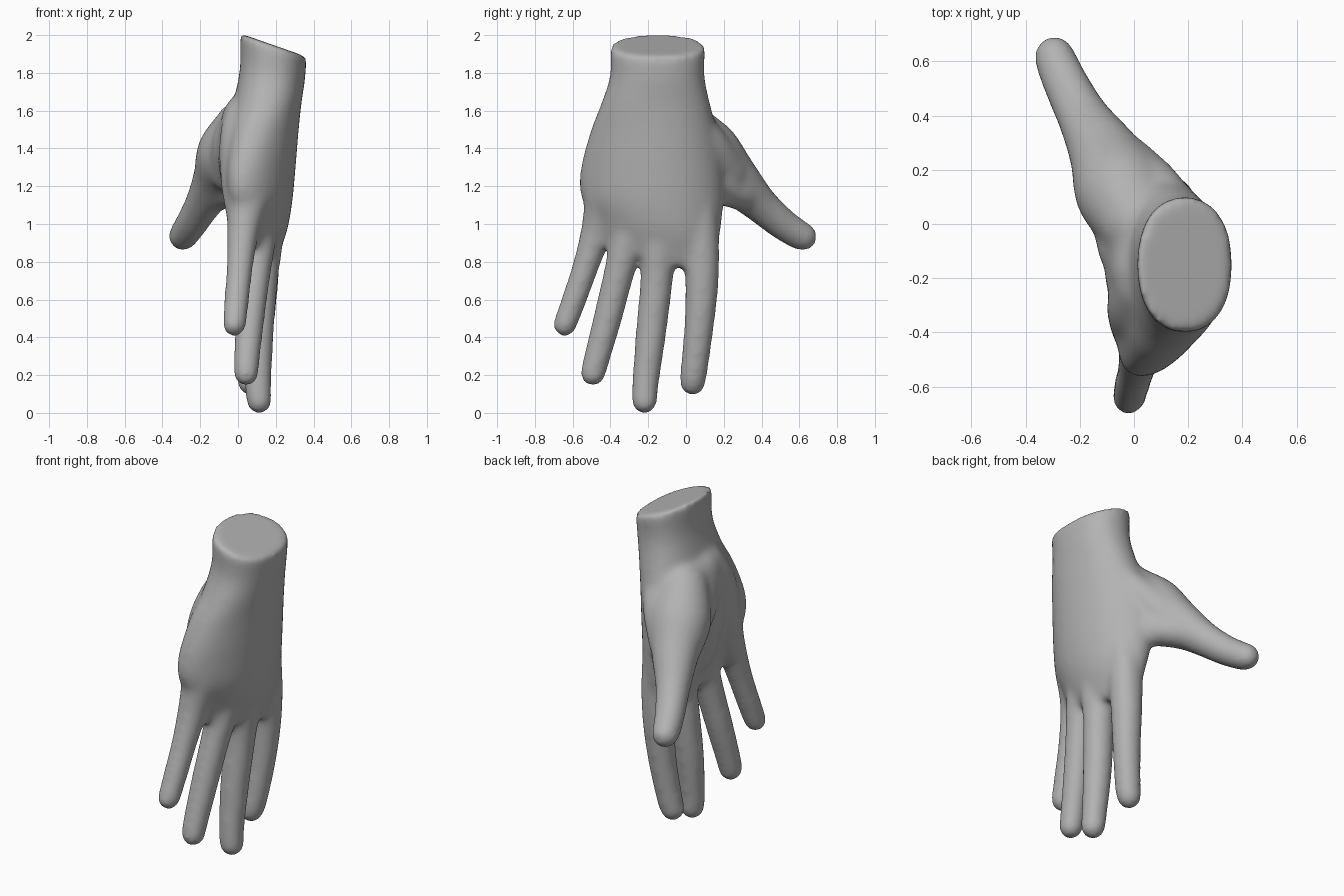
import bpy, bmesh, math
from mathutils import Vector, Matrix

if "Cube" in bpy.data.objects:
    bpy.data.objects.remove(bpy.data.objects["Cube"])

SIDES = 32
ANGLES = [math.tau * i / SIDES for i in range(SIDES)]
VOXEL = 0.014
ROUNDS = 32
SHRINK = ROUNDS * VOXEL ** 2 / 8  # softening draws a tube in by SHRINK / radius
bm = bmesh.new()


def spline(keys, steps=6):
    """Smoothly interpolate stations of equal length."""
    k = [keys[0]] + list(keys) + [keys[-1]]
    out = []
    for i in range(1, len(k) - 2):
        for s in range(steps):
            t = s / steps
            out.append([0.5 * (2 * b + (c - a) * t + (2 * a - 5 * b + 4 * c - d) * t ** 2
                               + (3 * b - a - 3 * c + d) * t ** 3)
                        for a, b, c, d in zip(*k[i - 1:i + 3])])
    return out + [list(keys[-1])]


def skin(rings):
    """Bridge rings of points into a closed body."""
    rows = [[bm.verts.new(p) for p in ring] for ring in rings]
    faces = [bm.faces.new(rows[0]), bm.faces.new(rows[-1])]
    for lo, hi in zip(rows, rows[1:]):
        for i in range(SIDES):
            j = (i + 1) % SIDES
            faces.append(bm.faces.new((lo[i], lo[j], hi[j], hi[i])))
    bmesh.ops.recalc_face_normals(bm, faces=faces)


def digit(keys):
    """Round tapering tube through (x, y, z, radius) with ball ends."""
    stations = spline(keys)
    pts = [Vector(s[:3]) for s in stations]
    radii = [s[3] + SHRINK / s[3] for s in stations]
    rings = []
    for i, (p, r) in enumerate(zip(pts, radii)):
        tangent = pts[min(i + 1, len(pts) - 1)] - pts[max(i - 1, 0)]
        u = tangent.cross(Vector((0, 1, 0))).normalized()
        v = tangent.cross(u).normalized()
        rings.append([p + r * (math.cos(a) * u + math.sin(a) * v) for a in ANGLES])
    skin(rings)
    for i in (0, -1):
        bmesh.ops.create_uvsphere(bm, u_segments=24, v_segments=16, radius=radii[i],
                                  matrix=Matrix.Translation(pts[i]))


def palm_ring(z, xc, yc, rx, ry, lean, arch, slope_x, slope_y):
    """Rounded oval, arched so both edges curl toward the palm."""
    ring = []
    for a in ANGLES:
        c, s = math.cos(a), math.sin(a)
        y = ry * math.copysign(abs(c) ** 0.9, c)
        x = rx * math.copysign(abs(s) ** 0.9, s) + lean * y - arch * y * y
        ring.append(Vector((xc + x, yc + y, z + slope_x * x + slope_y * y)))
    return ring


# Palm and slanted wrist stump
palm = [
    (1.947, .188, -.15, .177, .253, 0, 0, -.35, 0),
    (1.79, .182, -.152, .172, .25, 0, 0, -.2, 0),
    (1.65, .158, -.16, .18, .285, 0, .1, 0, 0),
    (1.5, .138, -.17, .184, .333, .03, .35, 0, 0),
    (1.3, .127, -.18, .178, .377, .06, .5, 0, 0),
    (1.12, .125, -.18, .162, .378, .07, .5, 0, -.08),
    (.97, .13, -.16, .128, .335, .07, .5, 0, -.18),
    (.805, .125, -.16, .07, .3, .07, .5, 0, -.27),
]
skin([palm_ring(*s) for s in spline(palm)])

# Index, middle, ring and little fingers
digit([(.13, .06, 1.15, .09), (.13, .08, .9, .088), (.125, .084, .68, .079),
       (.11, .068, .45, .068), (.08, .042, .22, .06), (.065, .035, .16, .055)])
digit([(.155, -.12, 1.15, .09), (.145, -.147, .9, .084), (.125, -.156, .7, .077),
       (.108, -.188, .4, .07), (.107, -.215, .15, .058), (.112, -.22, .063, .055)])
digit([(.13, -.25, 1.15, .09), (.11, -.315, .9, .08), (.09, -.36, .72, .07),
       (.065, -.415, .5, .065), (.045, -.477, .27, .056), (.043, -.493, .208, .053)])
digit([(.06, -.42, 1.15, .115), (.03, -.467, .98, .078), (.01, -.53, .78, .058),
       (-.005, -.585, .62, .053), (-.018, -.636, .48, .048), (-.02, -.642, .466, .047)])

# Thumb
digit([(.02, .0, 1.51, .14), (-.045, .122, 1.37, .17), (-.11, .26, 1.235, .127),
       (-.185, .39, 1.105, .09), (-.245, .505, 1.005, .076), (-.283, .59, .948, .069),
       (-.293, .62, .933, .064)])
# Fleshy mounds: thumb root, little finger side and centre of the palm
digit([(.05, -.1, 1.55, .125), (.0, -.08, 1.42, .13), (-.02, .04, 1.28, .12)])
digit([(.06, -.22, 1.56, .13), (.035, -.3, 1.43, .128), (.025, -.36, 1.22, .11),
       (.025, -.42, 1.05, .08), (.025, -.45, .95, .062)])
digit([(.05, -.17, 1.56, .13), (.028, -.19, 1.4, .13), (.035, -.19, 1.2, .115),
       (.07, -.18, 1.03, .1)])
# Ridge from wrist to thumb, and the web between thumb and index finger
digit([(.165, -.02, 1.58, .095), (.09, .12, 1.43, .09), (-.03, .22, 1.28, .1)])
digit([(.08, .1, 1.2, .085), (-.01, .19, 1.19, .083), (-.1, .29, 1.17, .09)])

mesh = bpy.data.meshes.new("hand")
bm.to_mesh(mesh)
bm.free()

# Plain grey surface
grey = bpy.data.materials.new("plain grey")
grey.use_nodes = True
color = (0.45, 0.45, 0.45, 1)
grey.diffuse_color = color
grey.node_tree.nodes["Principled BSDF"].inputs["Base Color"].default_value = color
mesh.materials.append(grey)

hand = bpy.data.objects.new("hand", mesh)
bpy.context.collection.objects.link(hand)

# Fuse the parts into one soft skin
remesh = hand.modifiers.new("fuse", 'REMESH')
remesh.mode = 'VOXEL'
remesh.voxel_size = VOXEL
remesh.use_smooth_shade = True
soften = hand.modifiers.new("soften", 'SMOOTH')
soften.factor = 0.5
soften.iterations = ROUNDS
